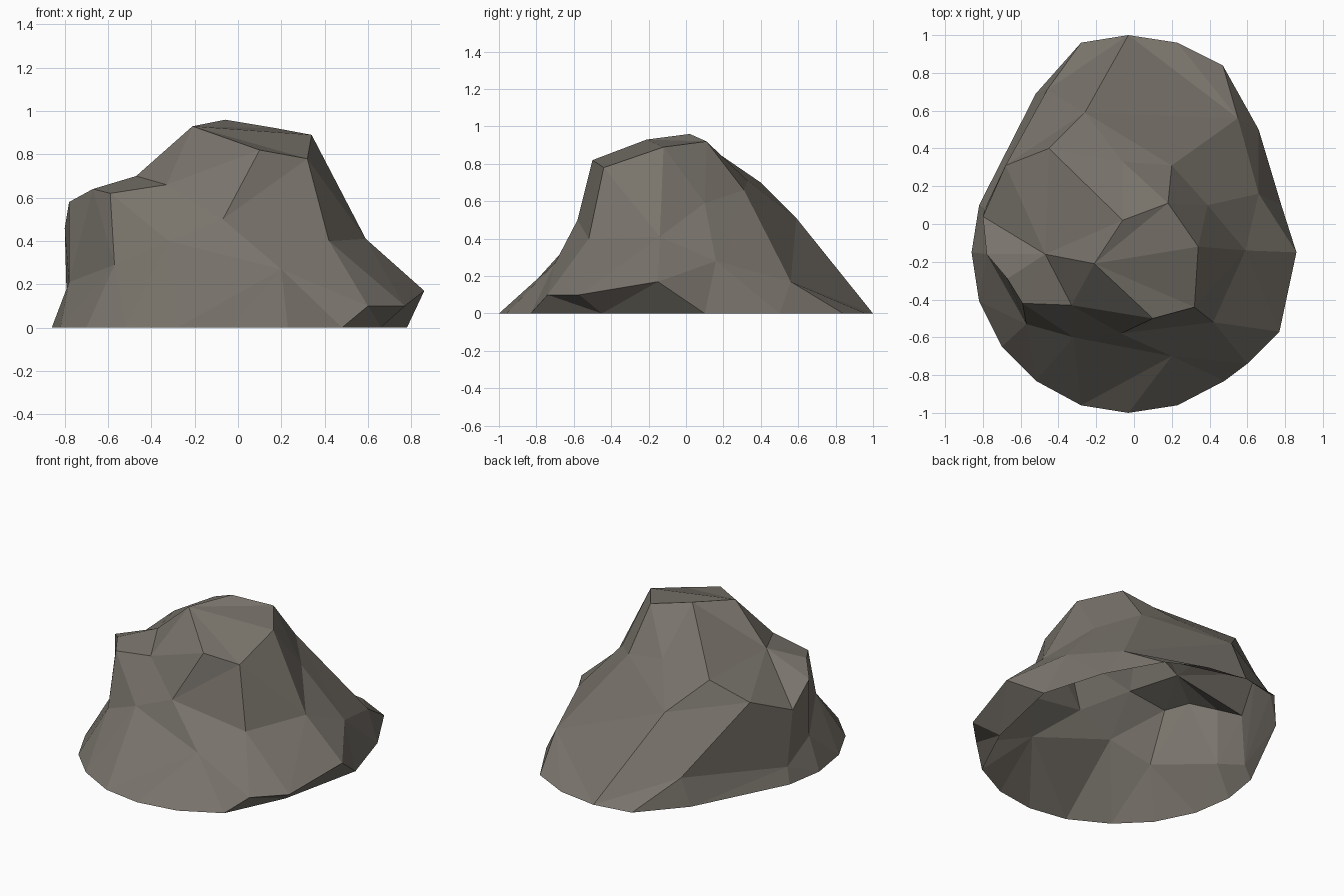
import bpy
import bmesh
from mathutils import Vector

cube = bpy.data.objects.get("Cube")
if cube:
    bpy.data.objects.remove(cube, do_unlink=True)

# Contour outlines in hundredths of a unit, counter-clockwise from the front
GROUND = [(-3, -100), (23, -96), (48, -83), (66, -45), (78, 10), (66, 50),
          (47, 84), (23, 96), (-3, 100), (-28, 96), (-52, 69), (-82, 10),
          (-86, -15), (-82, -41), (-70, -65), (-52, -83), (-28, -96)]
SKIRT = [(20, -70, 27), (60, -74, 10), (77, -57, 10), (86, -15, 17),
         (66, 16, 28), (55, 56, 17), (-26, 59, 51), (-46, 71, 18),
         (-79, 8, 10), (-78, -16, 21), (-57, -53, 29), (-32, -60, 40)]
SHOULDER = [(-7, -58, 50), (42, -52, 40), (59, -14, 41), (39, 10, 59),
            (20, 31, 66), (-6, 33, 71), (-45, 40, 70), (-68, 31, 58),
            (-80, 4, 46), (-78, -16, 58), (-67, -29, 64), (-59, -42, 62),
            (-33, -43, 66)]
CROWN = [(10, -50, 82), (32, -44, 78), (34, -12, 89), (18, 11, 92),
         (-6, 2, 96), (-47, -16, 70), (-21, -21, 93)]


def add_ring(bm, outline):
    """Turn one contour outline into mesh vertices."""
    return [bm.verts.new(Vector(point).to_3d() / 100) for point in outline]


def bridge(bm, lower, upper):
    """Join two rings by the triangle strip with the shortest cross edges."""
    m, n = len(lower), len(upper)
    best = {(0, 0): (0.0, [])}
    for i in range(m + 1):
        for j in range(n + 1):
            if i == 0 and j == 0:
                continue
            low, high = lower[i % m], upper[j % n]
            span = (low.co - high.co).length
            options = []
            if i > 0:
                cost, faces = best[i - 1, j]
                options.append((cost + span, faces, (lower[i - 1], low, high)))
            if j > 0:
                cost, faces = best[i, j - 1]
                options.append((cost + span, faces, (low, high, upper[j - 1])))
            cost, faces, triangle = min(options, key=lambda option: option[0])
            best[i, j] = (cost, faces + [triangle])
    for triangle in best[m, n][1]:
        bm.faces.new(triangle)


# Rock shell, open underneath
bm = bmesh.new()
rings = [add_ring(bm, outline) for outline in (GROUND, SKIRT, SHOULDER, CROWN)]
for lower, upper in zip(rings, rings[1:]):
    bridge(bm, lower, upper)

# Faceted top, fanned from its last corner
crown = rings[-1]
for start, end in zip(crown[:-1], crown[1:-1]):
    bm.faces.new((crown[-1], start, end))

mesh = bpy.data.meshes.new("boulder")
bm.to_mesh(mesh)
bm.free()
boulder = bpy.data.objects.new("boulder", mesh)
bpy.context.collection.objects.link(boulder)

# Single warm grey stone colour
stone = bpy.data.materials.new("warm_grey_stone")
stone.use_nodes = True
colour = (0.19, 0.172, 0.147, 1.0)
stone.diffuse_color = colour
shader = next(node for node in stone.node_tree.nodes
              if node.type == "BSDF_PRINCIPLED")
shader.inputs["Base Color"].default_value = colour
shader.inputs["Roughness"].default_value = 0.9
mesh.materials.append(stone)
